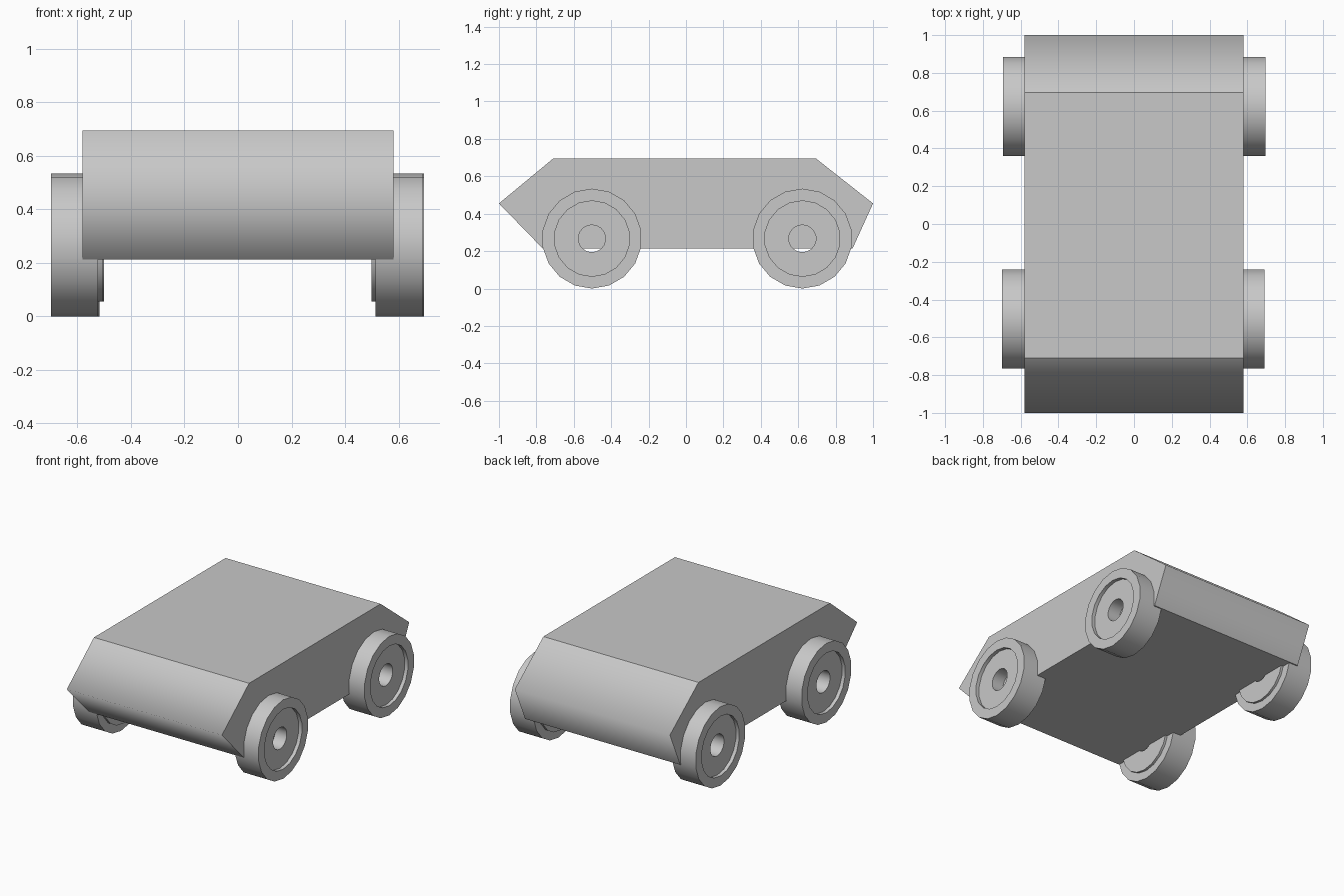
import bpy, bmesh, math

cube = bpy.data.objects.get("Cube")
if cube:
    bpy.data.objects.remove(cube, do_unlink=True)

# Single plain grey
grey = bpy.data.materials.new("plain grey")
grey.use_nodes = True
grey.diffuse_color = (0.58, 0.58, 0.58, 1)
grey.node_tree.nodes["Principled BSDF"].inputs["Base Color"].default_value = (0.58, 0.58, 0.58, 1)


def finish(bm, name):
    bmesh.ops.recalc_face_normals(bm, faces=bm.faces)
    mesh = bpy.data.meshes.new(name)
    bm.to_mesh(mesh)
    bm.free()
    mesh.materials.append(grey)
    obj = bpy.data.objects.new(name, mesh)
    bpy.context.collection.objects.link(obj)
    return obj


# Body: side profile (y, z) extruded across the width
HALF_WIDTH = 0.58
NOSE_Z = 0.455
PROFILE = [(-1, NOSE_Z), (-0.71, 0.695), (0.695, 0.695),
           (1, NOSE_Z), (0.89, 0.213), (-0.765, 0.213)]
bm = bmesh.new()
side = bm.faces.new([bm.verts.new((-HALF_WIDTH, y, z)) for y, z in PROFILE])
ext = bmesh.ops.extrude_face_region(bm, geom=[side], use_keep_orig=True)
verts = [v for v in ext["geom"] if isinstance(v, bmesh.types.BMVert)]
bmesh.ops.translate(bm, verts=verts, vec=(2 * HALF_WIDTH, 0, 0))

# Only the nose and tail ridges are softly shaded
for f in bm.faces:
    f.smooth = True
for e in bm.edges:
    a, b = e.verts
    ridge = abs(a.co.x - b.co.x) > 1 and abs(a.co.z - NOSE_Z) < 0.01
    e.smooth = ridge
finish(bm, "body")

# Wheel cross-section (radius, distance outward from inner tyre face)
SIDES = 18
WHEEL = [(0.267, 0), (0.267, 0.176), (0.202, 0.176), (0.202, 0.152),
         (0.073, 0.152), (0.073, -0.016), (0.212, -0.016), (0.212, 0)]


def wheel(name, x, y, side):
    bm = bmesh.new()
    rings = []
    for i in range(SIDES):
        t = 2 * math.pi * i / SIDES
        rings.append([bm.verts.new((side * a, r * math.sin(t), r * math.cos(t)))
                      for r, a in WHEEL])
    n = len(WHEEL)
    for i in range(SIDES):
        p, q = rings[i], rings[(i + 1) % SIDES]
        for j in range(n):
            k = (j + 1) % n
            bm.faces.new((p[j], p[k], q[k], q[j]))
    obj = finish(bm, name)
    obj.location = (x, y, 0.267)
    bpy.ops.object.select_all(action="DESELECT")
    obj.select_set(True)
    bpy.context.view_layer.objects.active = obj
    bpy.ops.object.shade_smooth_by_angle(angle=math.radians(35))


# Four wheels, each axle with a slight sideways offset
for end, y, shift in (("front", -0.503, -0.004), ("rear", 0.622, 0.001)):
    for label, side in (("left", 1), ("right", -1)):
        wheel(f"{end}_{label}_wheel", side * 0.518 + shift, y, side)
